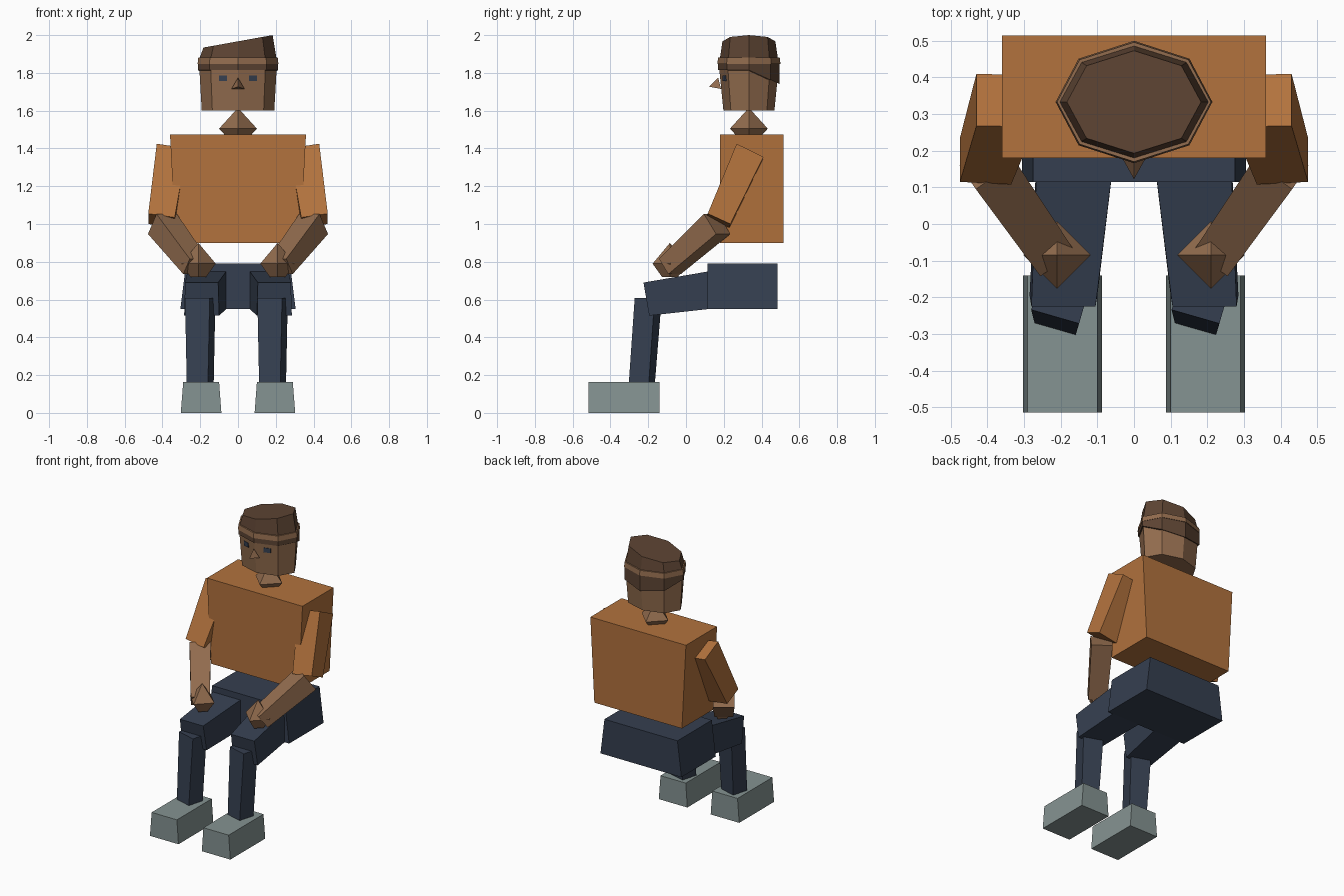
import bpy, bmesh, math
from mathutils import Vector

if "Cube" in bpy.data.objects:
    bpy.data.objects.remove(bpy.data.objects["Cube"])


def material(name, rgb):
    m = bpy.data.materials.new(name)
    lin = [((c / 255 + 0.055) / 1.055) ** 2.4 for c in rgb]
    m.diffuse_color = (*lin, 1)
    m.use_nodes = True
    m.node_tree.nodes["Principled BSDF"].inputs["Base Color"].default_value = m.diffuse_color
    return m


SHIRT = material("orange_shirt", (178, 114, 61))
SKIN = material("brown_skin", (146, 108, 78))
HAIR = material("dark_brown_cap", (93, 68, 51))
NAVY = material("navy_trousers", (53, 63, 80))
GREY = material("grey_shoe", (133, 147, 146))


def loft(name, rings, mat):
    """Closed flat-shaded solid through rings of points; a one-point ring is a tip."""
    bm = bmesh.new()
    vr = [[bm.verts.new(p) for p in r] for r in rings]
    for a, b in zip(vr, vr[1:]):
        n = max(len(a), len(b))
        for i in range(n):
            j = (i + 1) % n
            if len(b) == 1:
                bm.faces.new((a[i], a[j], b[0]))
            else:
                bm.faces.new((a[i], a[j], b[j], b[i]))
    for r in (vr[0], vr[-1]):
        if len(r) > 2:
            bm.faces.new(r)
    bmesh.ops.recalc_face_normals(bm, faces=bm.faces)
    me = bpy.data.meshes.new(name)
    bm.to_mesh(me)
    bm.free()
    me.materials.append(mat)
    ob = bpy.data.objects.new(name, me)
    bpy.context.collection.objects.link(ob)
    return ob


def rect(x0, x1, y0, y1, z):
    return [(x0, y0, z), (x1, y0, z), (x1, y1, z), (x0, y1, z)]


def ngon(cx, cy, z, rx, ry, n):
    """Flat ring; z may be a function of x and y offsets."""
    pts = []
    for i in range(n):
        a = 2 * math.pi * i / n
        dx, dy = rx * math.cos(a), ry * math.sin(a)
        pts.append((cx + dx, cy + dy, z(dx, dy) if callable(z) else z))
    return pts


def turned(cx, cy, z, w, d, ang):
    c, s = math.cos(ang), math.sin(ang)
    return [(cx + x * c - y * s, cy + x * s + y * c, z)
            for x, y in ((-w, -d), (w, -d), (w, d), (-w, d))]


def across(center, axis, w, h):
    """Rectangle square to an axis."""
    c, ax = Vector(center), Vector(axis).normalized()
    side = ax.cross(Vector((0, 0, 1))).normalized()
    up = side.cross(ax)
    return [c + side * (w * i) + up * (h * j)
            for i, j in ((-1, -1), (1, -1), (1, 1), (-1, 1))]


def flip(rings, s):
    return [[(p[0] * s, p[1], p[2]) for p in r] for r in rings]


# Torso and pelvis
loft("torso", [rect(-.33, .33, .18, .515, .9), rect(-.36, .36, .18, .515, 1.475)], SHIRT)
loft("pelvis", [rect(-.305, .305, .115, .485, .55), rect(-.275, .275, .115, .485, .79)], NAVY)

# Limbs, one set per side
for s, side in ((-1, "left"), (1, "right")):
    loft(side + "_shoe", flip([rect(.088, .303, -.515, -.14, 0),
                               rect(.1, .29, -.515, -.14, .163)], s), GREY)
    loft(side + "_thigh", flip([
        [(.1, -.195, .515), (.285, -.195, .515), (.28, -.225, .69), (.105, -.225, .69)],
        [(.04, .3, .57), (.26, .3, .57), (.26, .3, .78), (.04, .3, .78)]], s), NAVY)
    # both shins turn the same way
    x = .183 if s > 0 else -.2
    loft(side + "_shin", [turned(x, -.235, .14, .058, .055, -.28),
                          turned(x, -.2, .608, .068, .055, -.28)], NAVY)
    loft(side + "_sleeve", flip([
        [(.335, .108, 1.035), (.475, .115, 1.055), (.475, .235, 1.0), (.335, .23, .98)],
        [(.27, .265, 1.40), (.43, .268, 1.425), (.43, .41, 1.355), (.27, .405, 1.335)]], s), SHIRT)
    a, b = (.4, .165, 1.0), (.225, -.085, .775)
    axis = Vector(b) - Vector(a)
    loft(side + "_forearm", flip([across(a, axis, .066, .066),
                                  across(b, axis, .058, .05)], s), SKIN)
    loft(side + "_hand", flip([ngon(.21, -.085, .72, .042, .042, 4),
                               ngon(.21, -.085, .79, .092, .092, 4),
                               [(.21, -.085, .9)]], s), SKIN)

# Neck and head
CY = .333
loft("neck", [ngon(0, CY, 1.45, .05, .05, 4), ngon(0, CY, 1.505, .1, .1, 4),
              [(0, CY, 1.615)]], SKIN)
loft("head", [ngon(0, CY, 1.6, .192, .135, 8), ngon(0, CY, 1.83, .205, .158, 8)], SKIN)
loft("nose", [[(-.035, .185, 1.715), (.035, .185, 1.715), (0, .17, 1.775)],
              [(0, .122, 1.727)]], SKIN)


# Hair strip dips at the back of the head
def dip(dx, dy):
    return 1.815 - .075 * max(0, dy / .165)


loft("hair_strip", [ngon(0, CY, dip, .212, .163, 8), ngon(0, CY, 1.848, .212, .163, 8)], HAIR)
loft("head_band", [ngon(0, CY, 1.848, .214, .167, 8), ngon(0, CY, 1.882, .21, .163, 8)], SKIN)

# Cap with a top slanting to one side
loft("cap", [ngon(0, CY, 1.88, .203, .153, 8),
             ngon(0, CY, lambda dx, dy: 1.967 + .18 * dx, .183, .14, 8)], HAIR)

# Eyes: thin plates lying on the two front facets
for s, side in ((-1, "left"), (1, "right")):
    inner, outer = (.058 * s, .193), (.1 * s, .207)
    loft(side + "_eye", [
        [(*inner, z0 - 0) if k == 0 else (*outer, z0) for k, z0 in
         ((0, 1.757), (1, 1.757), (1, 1.787), (0, 1.787))],
        [(p[0], p[1] + .008, z0) for p, z0 in
         ((inner, 1.757), (outer, 1.757), (outer, 1.787), (inner, 1.787))]], NAVY)
